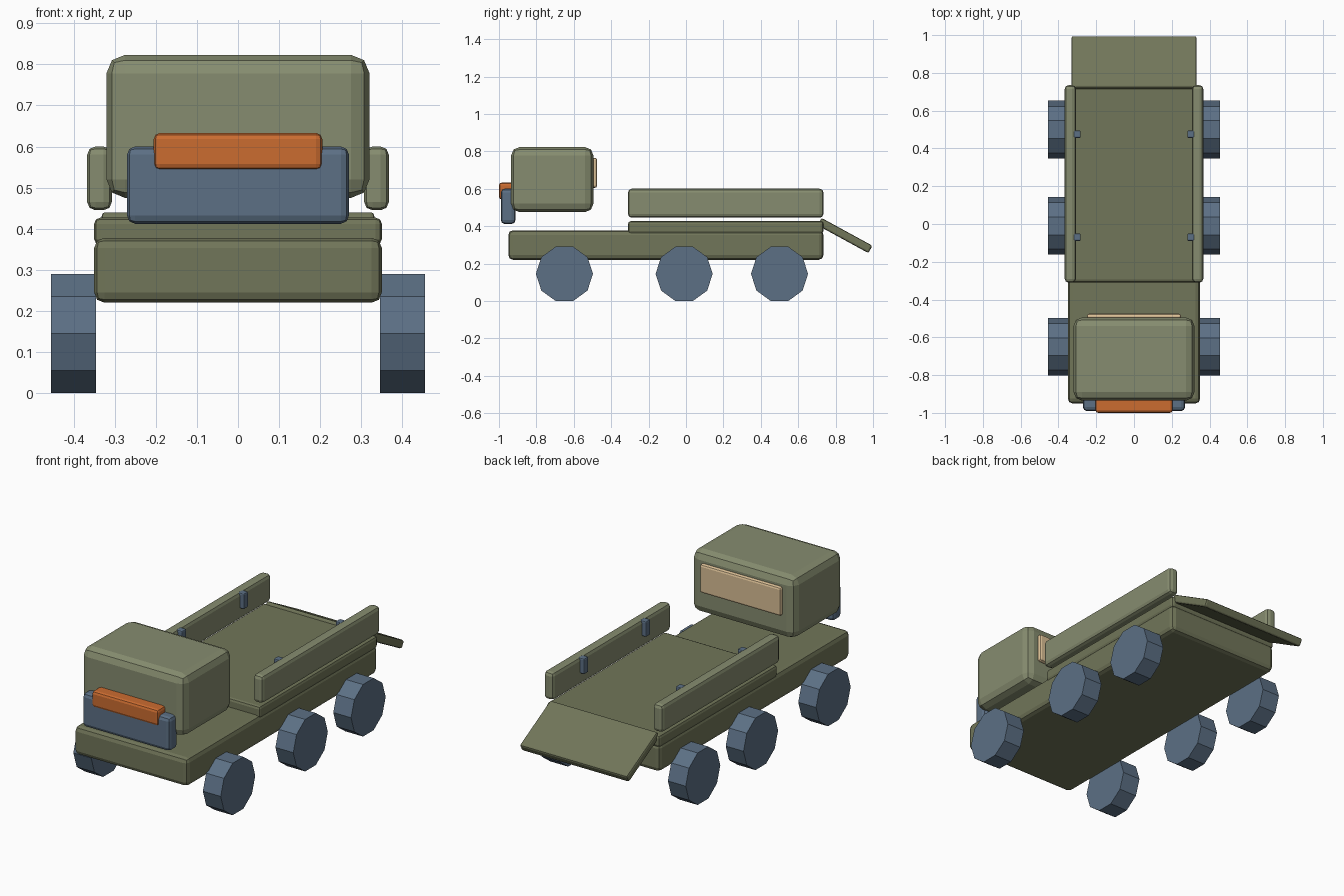
import bpy, bmesh, math
from mathutils import Matrix

if "Cube" in bpy.data.objects:
    bpy.data.objects.remove(bpy.data.objects["Cube"])


def material(name, rgb):
    m = bpy.data.materials.new(name)
    m.diffuse_color = (*rgb, 1)
    m.use_nodes = True
    m.node_tree.nodes["Principled BSDF"].inputs["Base Color"].default_value = m.diffuse_color
    return m


OLIVE = material("olive", (0.24, 0.265, 0.16))
DARK_OLIVE = material("dark_olive", (0.165, 0.18, 0.10))
SLATE = material("slate_blue", (0.107, 0.162, 0.235))
ORANGE = material("orange", (0.60, 0.15, 0.03))
TAN = material("tan", (0.70, 0.52, 0.30))


def add(name, bm, mat):
    mesh = bpy.data.meshes.new(name)
    bm.to_mesh(mesh)
    bm.free()
    mesh.materials.append(mat)
    ob = bpy.data.objects.new(name, mesh)
    bpy.context.collection.objects.link(ob)
    return ob


def box(name, x, y, z, mat, bevel=0.02, segments=2):
    """Bevelled block from (min, max) ranges."""
    size = [b - a for a, b in (x, y, z)]
    bm = bmesh.new()
    bmesh.ops.create_cube(bm, size=1, matrix=Matrix.Diagonal((*size, 1)))
    ob = add(name, bm, mat)
    ob.location = [(a + b) / 2 for a, b in (x, y, z)]
    mod = ob.modifiers.new("bevel", 'BEVEL')
    mod.width = bevel
    mod.segments = segments
    return ob


def wheel(name, x, y, r=0.1525, width=0.11):
    """Ten-sided wheel, flat side down."""
    bm = bmesh.new()
    bmesh.ops.create_cone(bm, cap_ends=True, segments=10, radius1=r, radius2=r, depth=width)
    bmesh.ops.rotate(bm, verts=bm.verts, matrix=Matrix.Rotation(math.pi / 2, 3, 'Y'))
    # put one flat side on the ground
    low = min(v.co.z for v in bm.verts)
    if low < -r * 0.99:
        bmesh.ops.rotate(bm, verts=bm.verts, matrix=Matrix.Rotation(math.pi / 10, 3, 'X'))
    ob = add(name, bm, SLATE)
    ob.location = (x, y, r * math.cos(math.pi / 10))


# Chassis and cargo deck
box("chassis", (-0.35, 0.35), (-0.95, 0.735), (0.22, 0.378), DARK_OLIVE, 0.025)
box("cargo_deck", (-0.35, 0.35), (-0.31, 0.735), (0.36, 0.427), DARK_OLIVE, 0.015)

# Cab with front grille, orange bar and rear window
box("cab", (-0.32, 0.32), (-0.935, -0.495), (0.475, 0.823), OLIVE, 0.045)
box("grille", (-0.27, 0.27), (-0.99, -0.912), (0.412, 0.60), SLATE, 0.02)
box("hood_bar", (-0.205, 0.205), (-1.0, -0.92), (0.543, 0.633), ORANGE, 0.015)
box("rear_window", (-0.25, 0.25), (-0.515, -0.475), (0.605, 0.765), TAN, 0.012)

# Lowered tailgate
gate = box("tailgate", (-0.332, 0.332), (0.695, 1.005), (0.3275, 0.3725), DARK_OLIVE, 0.01)
gate.rotation_euler.x = math.radians(-28.6)

# Side walls, latches and wheels on both sides
for side, s in (("right", -1), ("left", 1)):
    box(f"side_wall_{side}", sorted((s * 0.307, s * 0.367)), (-0.31, 0.735),
        (0.445, 0.60), OLIVE, 0.02)
    for i, y in enumerate((-0.07, 0.475)):
        box(f"latch_{side}_{i + 1}", sorted((s * 0.282, s * 0.322)), (y - 0.02, y + 0.02),
            (0.51, 0.597), SLATE, 0.007)
    for i, y in enumerate((-0.65, -0.01, 0.50)):
        wheel(f"wheel_{side}_{i + 1}", s * 0.4, y)
